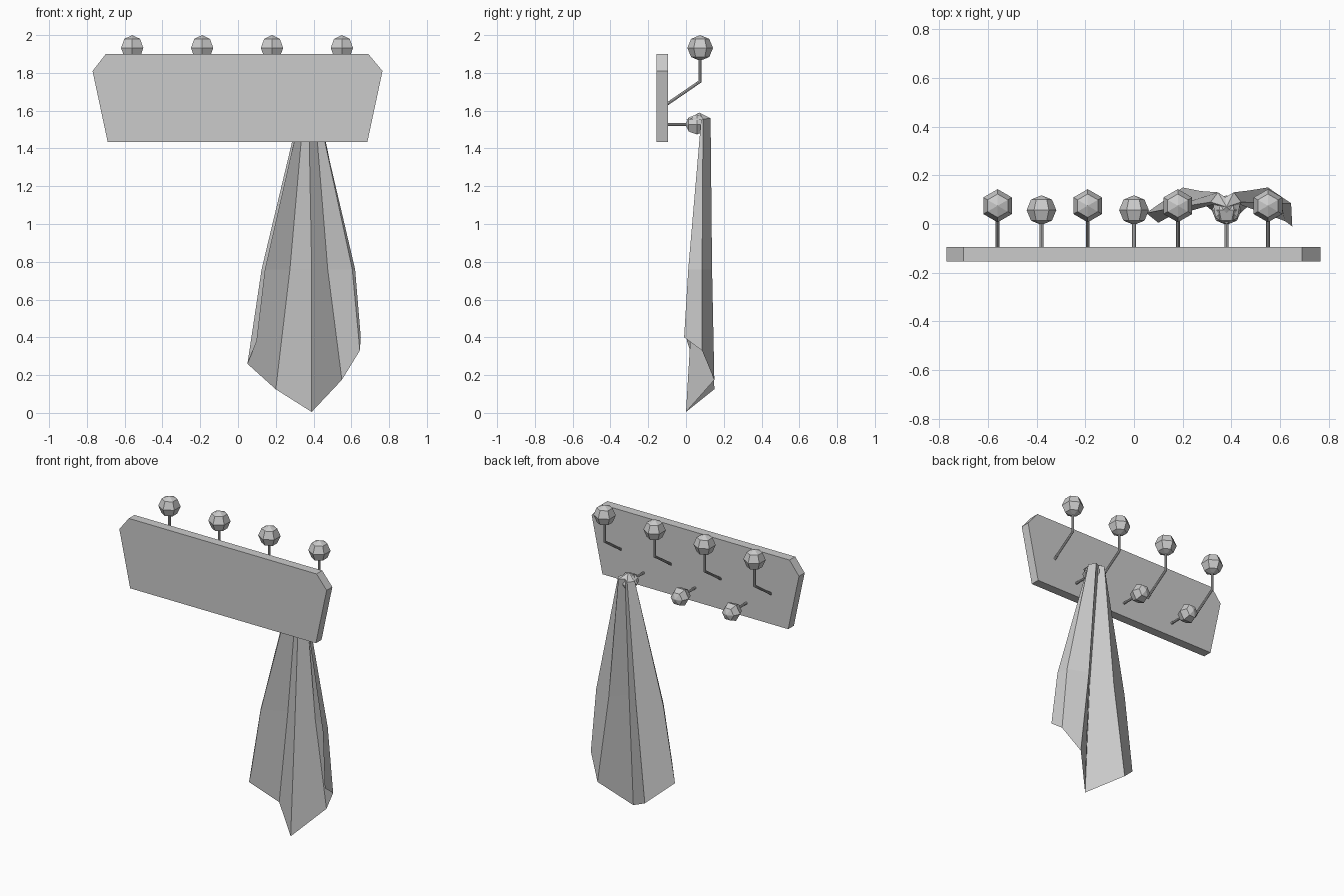
import bpy, bmesh, math
from mathutils import Matrix, Vector

if "Cube" in bpy.data.objects:
    bpy.data.objects.remove(bpy.data.objects["Cube"], do_unlink=True)

grey = bpy.data.materials.new("light_grey")
grey.use_nodes = True
colour = (0.6, 0.6, 0.6, 1)
grey.diffuse_color = colour
grey.node_tree.nodes["Principled BSDF"].inputs["Base Color"].default_value = colour


def add_mesh(name, bm):
    mesh = bpy.data.meshes.new(name)
    bm.to_mesh(mesh)
    bm.free()
    mesh.materials.append(grey)
    obj = bpy.data.objects.new(name, mesh)
    bpy.context.collection.objects.link(obj)
    return obj


def knob(name, centre, radius, turn):
    bm = bmesh.new()
    bmesh.ops.create_uvsphere(bm, u_segments=6, v_segments=4, radius=radius,
                              matrix=Matrix.Translation(centre) @ turn)
    add_mesh(name, bm)


def peg(name, points, radius=0.008):
    # swept rod with mitred bend in the plane x = constant
    bm = bmesh.new()
    pts = [Vector(p) for p in points]
    side = Vector((1, 0, 0))
    rings = []
    for i, p in enumerate(pts):
        dirs = [(b - a).normalized() for a, b in zip(pts, pts[1:])][max(i - 1, 0):i + 1]
        along = sum(dirs, Vector()).normalized()
        up = side.cross(along) / along.dot(dirs[0])
        angles = [math.tau * k / 8 for k in range(8)]
        rings.append([bm.verts.new(p + radius * (side * math.cos(a) + up * math.sin(a)))
                      for a in angles])
    for a, b in zip(rings, rings[1:]):
        for k in range(8):
            bm.faces.new((a[k], a[k - 1], b[k - 1], b[k]))
    bm.faces.new(rings[0])
    bm.faces.new(rings[-1])
    bmesh.ops.recalc_face_normals(bm, faces=bm.faces)
    add_mesh(name, bm)


# Wall board: outline pushed back to its thickness
bm = bmesh.new()
outline = [(-0.69, 1.435), (0.685, 1.435), (0.765, 1.81),
           (0.69, 1.9), (-0.70, 1.9), (-0.77, 1.81)]
face = bm.faces.new([bm.verts.new((x, -0.155, z)) for x, z in outline])
new = bmesh.ops.extrude_face_region(bm, geom=[face])["geom"]
bmesh.ops.translate(bm, vec=(0, 0.06, 0),
                    verts=[v for v in new if isinstance(v, bmesh.types.BMVert)])
bmesh.ops.recalc_face_normals(bm, faces=bm.faces)
add_mesh("board", bm)

# Upper row: bent pegs with upright knobs
for i in range(4):
    x = -0.56 + 0.37 * i
    peg(f"upper_peg_{i + 1}", [(x, -0.1, 1.635), (x, 0.075, 1.755), (x, 0.075, 1.9)])
    knob(f"upper_knob_{i + 1}", (x, 0.075, 1.932), 0.068, Matrix())

# Lower row: straight pegs with knobs facing backwards
turn = Matrix.Rotation(math.pi / 2, 4, 'X') @ Matrix.Rotation(math.pi / 2, 4, 'Z')
for i in range(3):
    x = -0.38 + 0.38 * i
    peg(f"lower_peg_{i + 1}", [(x, -0.1, 1.527), (x, 0.02, 1.527)])
    knob(f"lower_knob_{i + 1}", (x, 0.057, 1.527), 0.061, turn)

# Hanging towel: each fold line runs from hem to waist to top
folds = [
    [(0.10, 0.005, 0.38), (0.145, 0.03, 0.76), (0.325, 0.08, 1.55)],
    [(0.05, 0.045, 0.26), (0.125, 0.06, 0.76), (0.315, 0.09, 1.555)],
    [(0.20, 0.15, 0.125), (0.275, 0.135, 0.76), (0.345, 0.13, 1.56)],
    [(0.39, 0.0, 0.005), (0.39, 0.045, 0.76), (0.375, 0.11, 1.565)],
    [(0.55, 0.15, 0.175), (0.475, 0.138, 0.76), (0.41, 0.13, 1.56)],
    [(0.645, 0.085, 0.33), (0.605, 0.085, 0.76), (0.44, 0.09, 1.555)],
    [(0.65, -0.01, 0.40), (0.62, 0.012, 0.76), (0.435, 0.08, 1.55)],
]
bm = bmesh.new()
cols = [[bm.verts.new(p) for p in fold] for fold in folds]
for a, b in zip(cols, cols[1:]):
    for k in range(2):
        bm.faces.new((a[k], b[k], b[k + 1], a[k + 1]))

# Towel cap draped over the knob
peak = bm.verts.new((0.38, 0.07, 1.59))
front = [bm.verts.new(p) for p in [(0.425, 0.025, 1.555), (0.38, 0.0, 1.55), (0.335, 0.025, 1.555)]]
rim = [c[-1] for c in cols] + front
for i, v in enumerate(rim):
    bm.faces.new((rim[i - 1], v, peak))
bmesh.ops.recalc_face_normals(bm, faces=bm.faces)
add_mesh("towel", bm)
